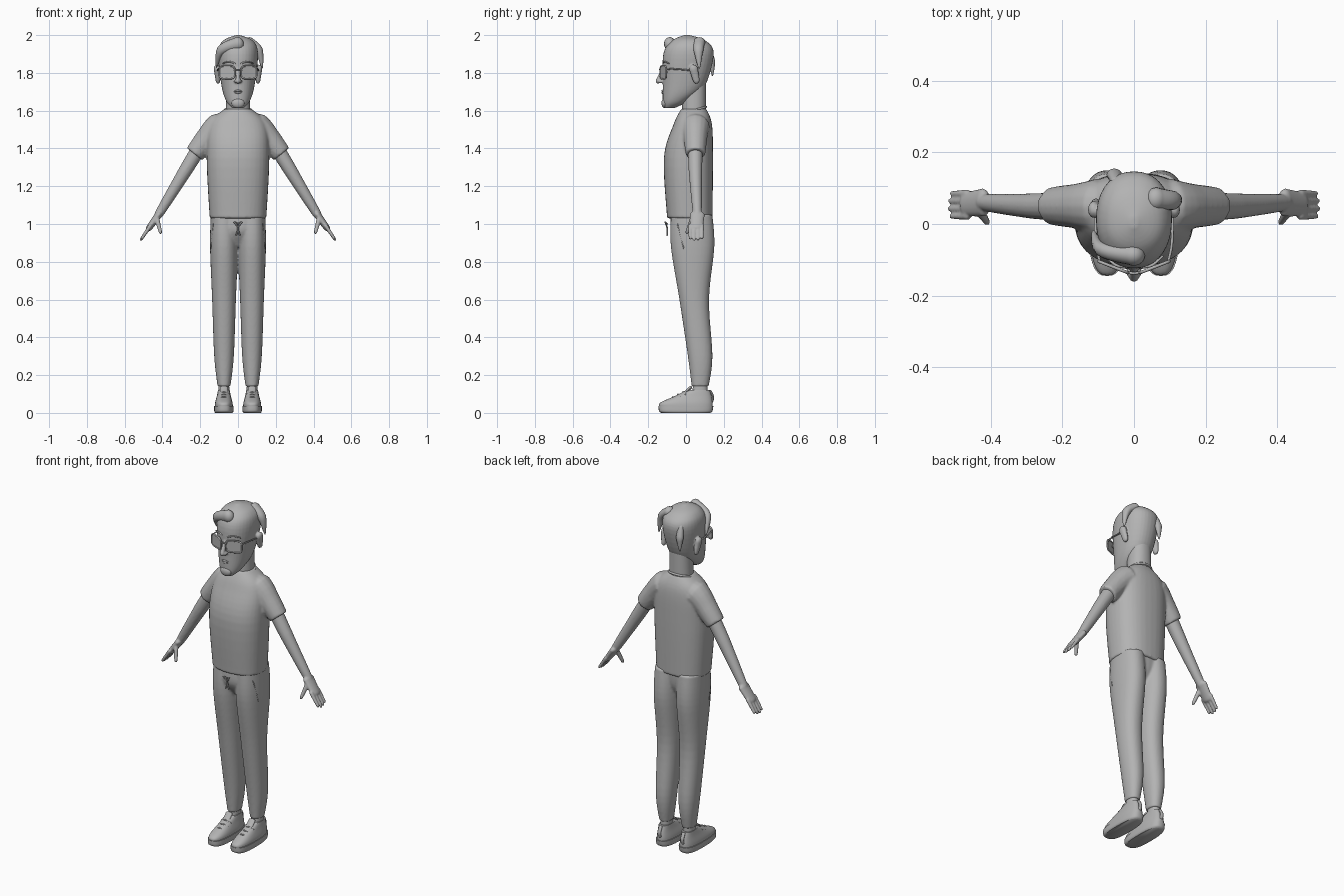
import bpy, bmesh, math
from mathutils import Vector, Matrix

if "Cube" in bpy.data.objects:
    bpy.data.objects.remove(bpy.data.objects["Cube"])

grey = bpy.data.materials.new("plain grey")
grey.use_nodes = True
shade = (.45, .45, .45, 1)
grey.diffuse_color = shade
grey.node_tree.nodes["Principled BSDF"].inputs["Base Color"].default_value = shade
X, Y, Z = Matrix.Identity(3)


def spline(points, steps=6):
    """Smooth curve through every point."""
    points = [Vector(p) for p in points]
    padded = [points[0], *points, points[-1]]
    curve = []
    for before, start, end, after in zip(padded, padded[1:], padded[2:], padded[3:]):
        leave, arrive = (end - before) / 2, (after - start) / 2
        for k in range(steps):
            t = k / steps
            ease = t * t * (3 - 2 * t)
            curve.append(start.lerp(end, ease) + leave * t * (1 - t) ** 2 - arrive * t * t * (1 - t))
    return curve + [points[-1]]


def oval(power=2, sides=36):
    """Unit outline that grows squarer as power rises."""
    for i in range(sides):
        c, s = math.cos(math.tau * i / sides), math.sin(math.tau * i / sides)
        yield (math.copysign(abs(c) ** (2 / power), c), math.copysign(abs(s) ** (2 / power), s))


def skin(bm, rings, closed=False):
    rings = [[bm.verts.new(co) for co in ring] for ring in rings]
    sides = len(rings[0])
    for low, high in zip(rings, rings[1:] + (rings[:1] if closed else [])):
        for i in range(sides):
            j = (i + 1) % sides
            bm.faces.new((low[i], low[j], high[j], high[i]))
    if not closed:
        bm.faces.new(rings[0])
        bm.faces.new(rings[-1])


def stack(bm, sections, middle=0, power=2.2):
    """Level sections given as height, half width, front and back."""
    rings = []
    for height, half, front, back in spline(sections):
        centre, depth = (front + back) / 2, (back - front) / 2
        rings.append([(middle + half * c, centre + depth * s, height) for c, s in oval(power)])
    skin(bm, rings)


def tube(bm, path, radii, side=Y, ratio=1, closed=False, domed=True):
    """Sweep along a path; radii are spread evenly, ratio widens it along side."""
    path = [Vector(p) for p in path] if closed else spline(path)
    last, rings = len(path) - 1, []
    for i, point in enumerate(path):
        ahead = path[(i + 1) % len(path)] if closed or i < last else point
        behind = path[i - 1] if closed or i else point
        along = (ahead - behind).normalized()
        across = (side - along * side.dot(along)).normalized()
        up = along.cross(across)
        place = i / last * (len(radii) - 1)
        k = min(int(place), max(len(radii) - 2, 0))
        radius = radii[k] + (radii[min(k + 1, len(radii) - 1)] - radii[k]) * (place - k)
        angles = [0]
        if domed and not closed and i in (0, last):
            angles = [math.radians(a) for a in (0, 30, 55, 78)]
            if i == 0:
                angles = [-a for a in reversed(angles)]
        for a in angles:
            centre, size = point + along * radius * math.sin(a), radius * math.cos(a)
            rings.append([centre + (across * c * ratio + up * s) * size for c, s in oval(sides=16)])
    skin(bm, rings, closed)


def blob(bm, centre, size):
    matrix = Matrix.LocRotScale(Vector(centre), None, Vector(size))
    bmesh.ops.create_uvsphere(bm, u_segments=20, v_segments=12, radius=1, matrix=matrix)


def mirror(bm):
    copy = bmesh.ops.duplicate(bm, geom=bm.verts[:] + bm.edges[:] + bm.faces[:])["geom"]
    for item in copy:
        if isinstance(item, bmesh.types.BMVert):
            item.co.x *= -1


def finish(bm, name, voxel=None):
    """Make the object; a voxel size blends its overlapping pieces into one skin."""
    bmesh.ops.recalc_face_normals(bm, faces=bm.faces[:])
    mesh = bpy.data.meshes.new(name)
    bm.to_mesh(mesh)
    bm.free()
    mesh.materials.append(grey)
    mesh.shade_smooth()
    mesh.set_sharp_from_angle(angle=math.radians(50))
    part = bpy.data.objects.new(name, mesh)
    bpy.context.collection.objects.link(part)
    if voxel:
        blend = part.modifiers.new("blend", 'REMESH')
        blend.mode, blend.voxel_size, blend.use_smooth_shade = 'VOXEL', voxel, True
        relax = part.modifiers.new("relax", 'SMOOTH')
        relax.factor, relax.iterations = .5, 4


# Shirt with sleeves blended into the torso
bm = bmesh.new()
tube(bm, [(.06, .05, 1.53), (.13, .05, 1.49), (.23, .05, 1.37)], [.055, .077, .062, .052], domed=False)
mirror(bm)
stack(bm, [(1.03, .15, -.1, .14), (1.35, .166, -.117, .143), (1.53, .15, -.065, .137),
           (1.61, .07, -.025, .107)], power=2.4)
finish(bm, "shirt", .007)

bm = bmesh.new()
tube(bm, [(.07 * c, .04 + .066 * s, 1.6 + .02 * s) for c, s in oval()], [.006], Z, closed=True)
finish(bm, "collar")

# Trousers with legs blended into the pelvis
bm = bmesh.new()
stack(bm, [(1.05, .07, -.08, .14), (.88, .074, -.08, .15), (.6, .063, -.035, .122),
           (.3, .052, .01, .14), (.14, .034, .03, .12)], middle=.074)
mirror(bm)
stack(bm, [(1.05, .138, -.08, .13), (.96, .13, -.08, .12), (.88, .06, -.03, .08)])
finish(bm, "trousers", .0065)

bm = bmesh.new()
tube(bm, [(.13, -.045, 1), (.142, -.012, .87)], [.003], X)
tube(bm, [(0, -.1, 1), (.02, -.11, 1.01), (0, -.1, .98), (.01, -.1, .94)], [.004])
mirror(bm)
finish(bm, "pocket_seams_and_drawstring")

# Arms, palms, fingers and thumbs
bm = bmesh.new()
tube(bm, [(.17, .05, 1.46), (.28, .05, 1.28), (.42, .06, 1.05)], [.042, .036, .023])
tube(bm, [(.42, .06, 1.05), (.47, .055, .98)], [.02, .017], ratio=2)
knuckle = Vector((.465, .022, .99))
for finger in range(4):
    reach = Vector((.05, 0, -.075)) * (1 - .1 * abs(finger - 1.3))
    start = knuckle + Y * .021 * finger
    tube(bm, [start, start + reach], [.011, .008])
tube(bm, [(.43, .035, 1.03), (.41, .005, .955)], [.014, .009])
mirror(bm)
finish(bm, "arms_and_hands", .0045)

# Head, nose, ears and neck
bm = bmesh.new()
stack(bm, [(1.55, .066, -.02, .105), (1.75, .06, -.02, .105)])
finish(bm, "neck")

bm = bmesh.new()
tube(bm, [(.106, .055, 1.76), (.112, .04, 1.82)], [.018, .024], X, ratio=.7)
blob(bm, (.012, -.135, 1.755), (.01, .014, .01))
mirror(bm)
stack(bm, [(1.614, .03, -.118, -.06), (1.65, .062, -.123, .01), (1.73, .087, -.123, .1),
           (1.9, .106, -.12, .147), (1.97, .08, -.075, .105), (2, .01, -.01, .02)])
tube(bm, [(0, -.115, 1.83), (0, -.148, 1.757)], [.008, .014], X)
finish(bm, "head", .0045)

bm = bmesh.new()
blob(bm, (.045, -.1, 1.805), (.02, .018, .015))
tube(bm, [(.018, -.12, 1.85), (.05, -.115, 1.86), (.08, -.09, 1.85)], [.005, .003], Z)
mirror(bm)
finish(bm, "eyes_and_brows")

bm = bmesh.new()
for bow in (-.005, .005):
    tube(bm, [(-.028, -.115, 1.7), (0, -.125, 1.7 + bow), (.028, -.115, 1.7)], [.002, .006, .002], Z)
blob(bm, (0, -.113, 1.64), (.034, .017, .027))
finish(bm, "lips_and_chin_beard")

# Glasses: rims, thin lenses, temples and bridge
bm = bmesh.new()
rim = [Vector((.058 + .041 * c, -.12 + .016 * c, 1.803 + .034 * s)) for c, s in oval(power=4)]
tube(bm, rim, [.0045], closed=True)
skin(bm, [[point + Y * offset for point in rim] for offset in (-.002, .002)])
tube(bm, [(.096, -.104, 1.82), (.106, -.05, 1.82), (.108, .06, 1.81)], [.004], Z)
mirror(bm)
tube(bm, [(-.02, -.134, 1.813), (0, -.138, 1.818), (.02, -.134, 1.813)], [.004], Z)
finish(bm, "glasses")

# Hair locks, each tapering to a tip
locks = {
    "front_curl": ([(-.114, -.02, 1.83), (-.09, -.07, 1.92), (0, -.087, 1.955)], [.003, .021, .03], Z),
    "side_lock": ([(.06, .07, 1.962), (.11, .066, 1.92), (.128, .07, 1.825)], [.027, .022, .003], Y),
    "back_lock": ([(-.05, .12, 1.92), (-.055, .137, 1.86), (-.058, .14, 1.785)], [.012, .018, .003], X),
}
for name, (path, radii, side) in locks.items():
    bm = bmesh.new()
    tube(bm, path, radii, side, ratio=1.2)
    finish(bm, name)

# Shoes and ankles
foot = .075
bm = bmesh.new()
stack(bm, [(0, .046, -.13, .13), (.01, .051, -.143, .14), (.037, .051, -.145, .145)], foot, power=2.8)
mirror(bm)
finish(bm, "shoe_soles")

bm = bmesh.new()
stack(bm, [(.03, .048, -.142, .141), (.055, .046, -.135, .141), (.09, .037, -.055, .135),
           (.12, .031, .015, .126)], foot, power=2.6)
tube(bm, [(foot, -.05, .085), (foot, -.005, .108), (foot, .025, .135)], [.008], X, ratio=2.6)
for row in range(3):
    lace = Vector((foot, -.07 + .027 * row, .085 + .013 * row))
    drop = Vector((0, .014, -.014))
    tube(bm, [lace + drop - X * .03, lace, lace + drop + X * .03], [.004])
tube(bm, [(foot, .138, .06), (foot, .143, .085), (foot, .13, .115)], [.006], X, ratio=1.8)
mirror(bm)
finish(bm, "shoe_uppers_and_laces")

bm = bmesh.new()
stack(bm, [(.08, .03, .03, .115), (.17, .028, .04, .113)], foot)
mirror(bm)
finish(bm, "ankles")
